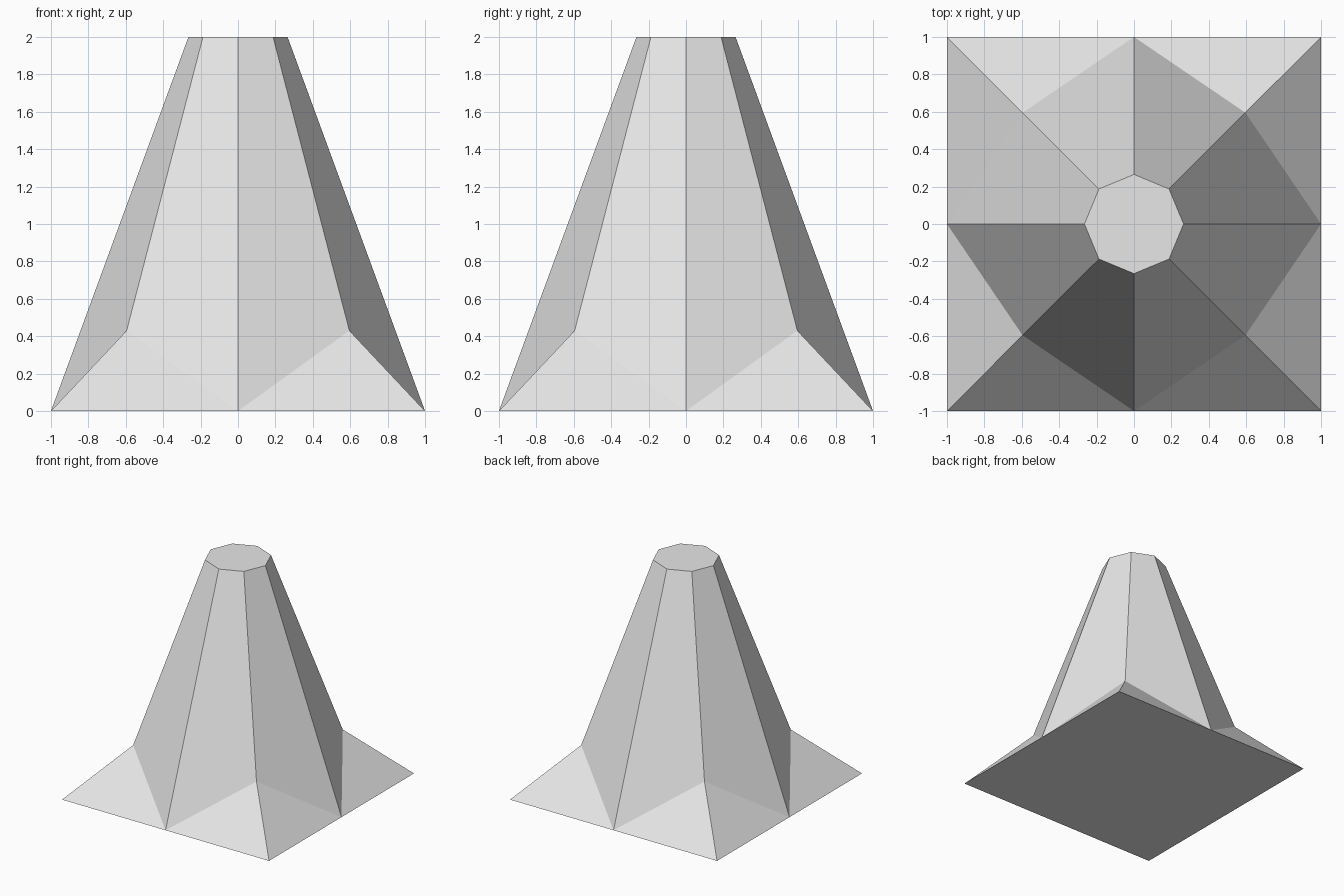
import bpy
import bmesh
from math import cos, sin, pi

cube = bpy.data.objects.get("Cube")
if cube:
    bpy.data.objects.remove(cube, do_unlink=True)

HEIGHT, TOP_R, BASE_R = 2.0, 0.265, 1.0
FOOT_Z = 0.43  # where the corner feet meet the shaft

# Single plain grey
grey = bpy.data.materials.new("light_grey")
grey.use_nodes = True
color = (0.8, 0.8, 0.8, 1)
grey.diffuse_color = color
grey.node_tree.nodes["Principled BSDF"].inputs["Base Color"].default_value = color

bm = bmesh.new()


def cone_point(i, z):
    """Point on edge i of the eight-sided tapering shaft at height z."""
    r = BASE_R + (TOP_R - BASE_R) * z / HEIGHT
    a = i * pi / 4
    return bm.verts.new((r * cos(a), r * sin(a), z))


# Even edges reach the ground at the side middles, odd ones stop on the feet
top = [cone_point(i, HEIGHT) for i in range(8)]
low = [cone_point(i, FOOT_Z if i % 2 else 0) for i in range(8)]

# Shaft sides and flat top
for i in range(8):
    j = (i + 1) % 8
    bm.faces.new((low[i], low[j], top[j], top[i]))
bm.faces.new(top)

# Four pointed corner feet, two triangles each
outline = []
for i in range(1, 8, 2):
    before, peak, after = low[i - 1], low[i], low[(i + 1) % 8]
    corner = bm.verts.new(before.co + after.co)
    bm.faces.new((before, corner, peak))
    bm.faces.new((corner, after, peak))
    outline += [before, corner]

# Square underside
bm.faces.new(outline[::-1])
bmesh.ops.recalc_face_normals(bm, faces=bm.faces)

mesh = bpy.data.meshes.new("tapered_pedestal")
bm.to_mesh(mesh)
bm.free()
mesh.materials.append(grey)
pedestal = bpy.data.objects.new("tapered_pedestal", mesh)
bpy.context.collection.objects.link(pedestal)
